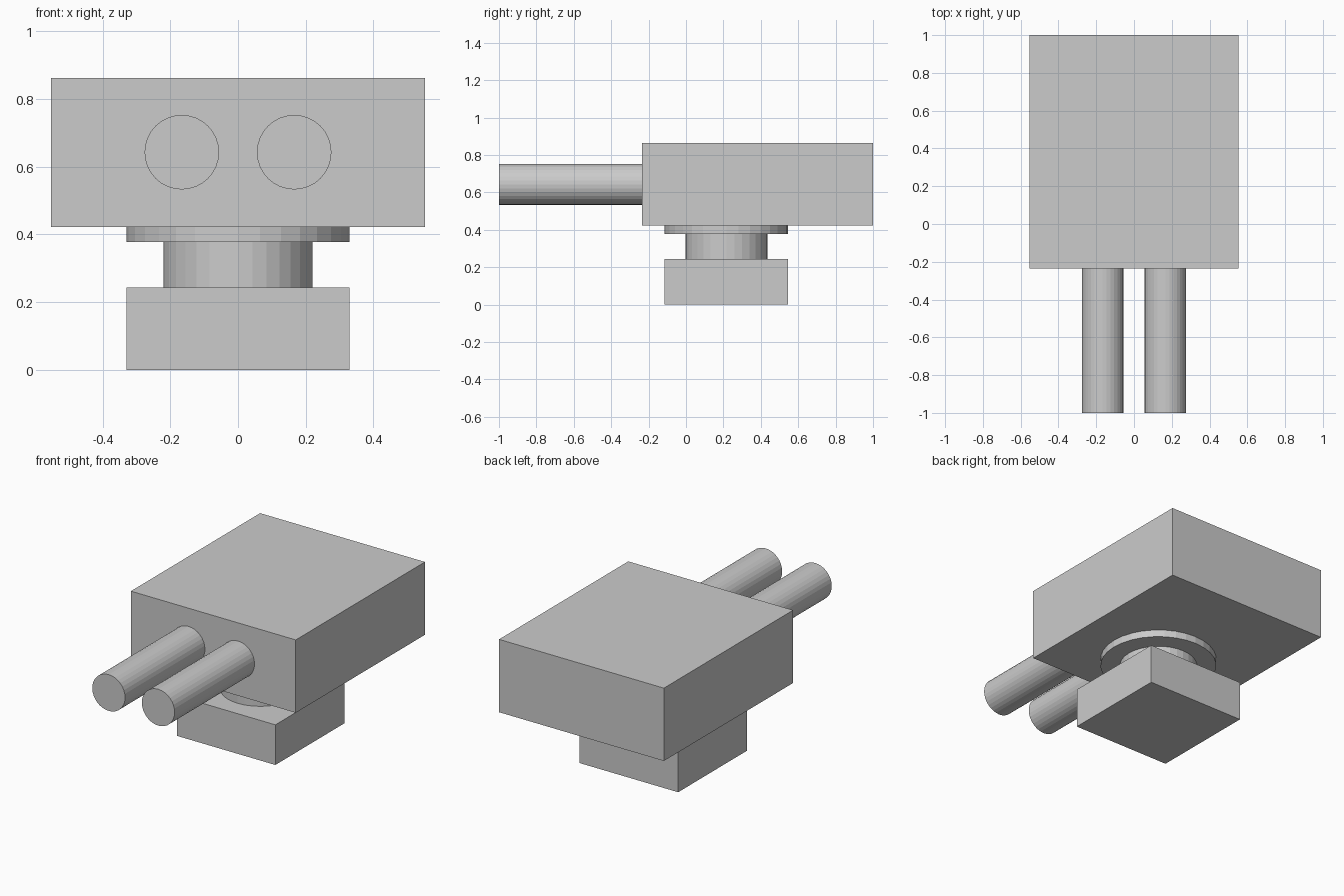
import bpy
from math import pi

if "Cube" in bpy.data.objects:
    bpy.data.objects.remove(bpy.data.objects["Cube"])


def box(name, x, y, z):
    bpy.ops.mesh.primitive_cube_add(
        size=1, location=[(a + b) / 2 for a, b in (x, y, z)])
    ob = bpy.context.object
    ob.name = name
    ob.scale = [b - a for a, b in (x, y, z)]
    bpy.ops.object.transform_apply(location=False, rotation=False, scale=True)
    return ob


def cylinder(name, radius, depth, location, rotation=(0, 0, 0)):
    bpy.ops.mesh.primitive_cylinder_add(
        vertices=32, radius=radius, depth=depth,
        location=location, rotation=rotation)
    bpy.context.object.name = name


PIVOT_Y = 0.216

# Square base block
box("base", (-0.33, 0.33), (-0.114, 0.546), (0, 0.243))

# Swivel neck and the wider collar under the housing
cylinder("neck", 0.22, 0.135, (0, PIVOT_Y, 0.3105))
cylinder("collar", 0.33, 0.044, (0, PIVOT_Y, 0.40))

# Main housing
box("housing", (-0.552, 0.552), (-0.236, 1.0), (0.422, 0.863))

# Twin barrels pointing forward
for side, x in (("left", -0.166), ("right", 0.166)):
    cylinder(side + "_barrel", 0.11, 0.764, (x, -0.618, 0.643), (pi / 2, 0, 0))
